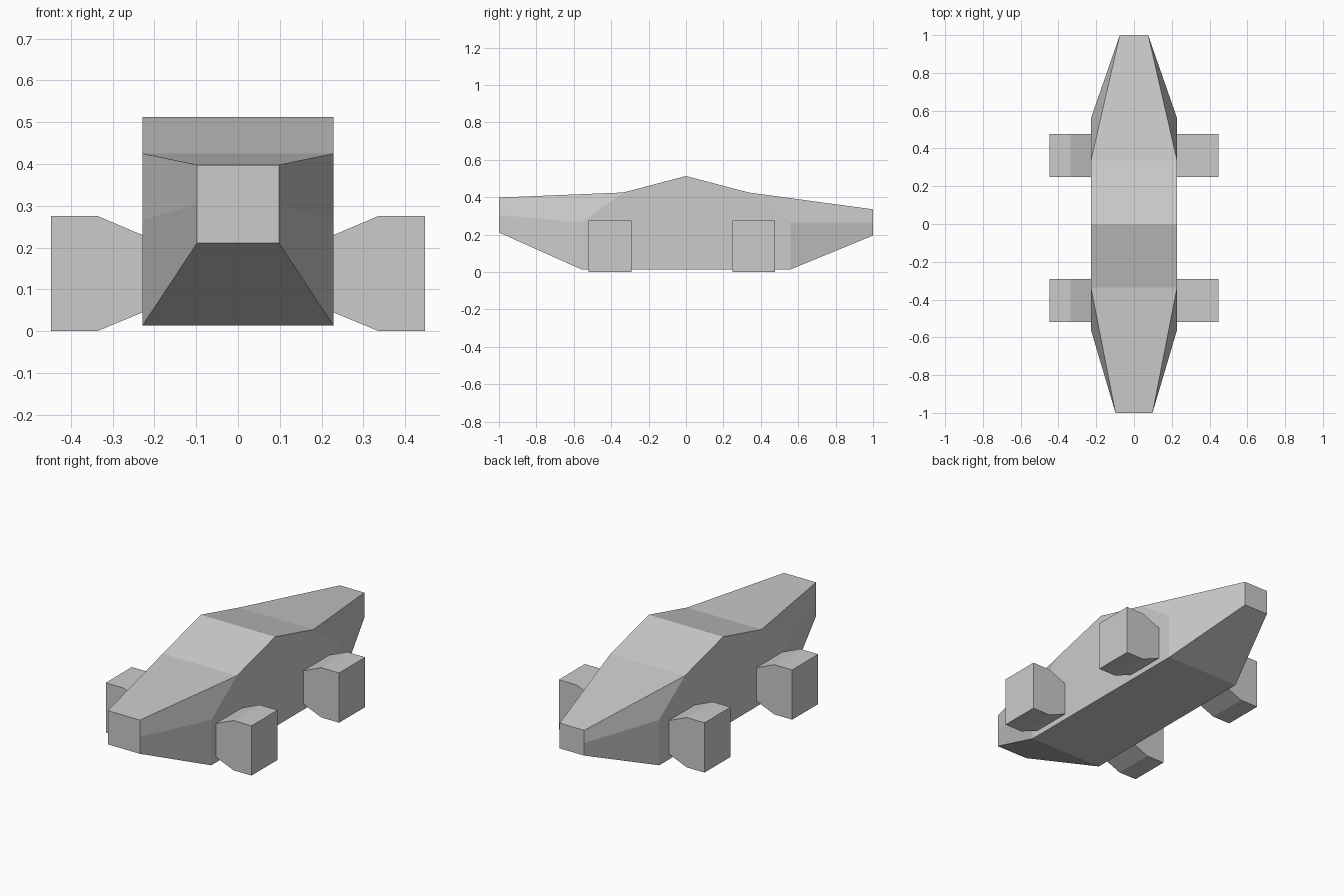
import bpy, bmesh

if "Cube" in bpy.data.objects:
    bpy.data.objects.remove(bpy.data.objects["Cube"])


def finish(bm, name):
    bmesh.ops.recalc_face_normals(bm, faces=bm.faces)
    mesh = bpy.data.meshes.new(name)
    bm.to_mesh(mesh)
    bm.free()
    obj = bpy.data.objects.new(name, mesh)
    bpy.context.collection.objects.link(obj)
    return obj


def shell(name, outline, inner, side_faces):
    """Mirror the side skin across x and span the outline between both sides."""
    bm = bmesh.new()
    points = outline + inner
    sides = [[bm.verts.new((s * x, y, z)) for x, y, z in points] for s in (-1, 1)]
    for side in sides:
        for face in side_faces:
            bm.faces.new([side[i] for i in face])
    left, right = sides
    n = len(outline)
    for i in range(n):
        j = (i + 1) % n
        bm.faces.new((left[i], left[j], right[j], right[i]))
    return finish(bm, name)


# Body: side outline, tapered in plan towards nose and tail
W, N, T = 0.228, 0.098, 0.075
outline = [
    (W, -0.56, 0.014), (W, 0.56, 0.014),                          # belly
    (T, 1, 0.195), (T, 1, 0.265), (T, 1, 0.335),                  # tail
    (W, 0.335, 0.425), (W, 0, 0.513), (W, -0.335, 0.425),         # roof
    (N, -1, 0.398), (N, -1, 0.305), (N, -1, 0.211),               # nose
]
inner = [(W, -0.56, 0.265), (W, 0.56, 0.265)]                     # side creases
shell("car_body", outline, inner, [
    (0, 1, 12, 5, 6, 7, 11),
    (1, 2, 3, 12), (12, 3, 4, 5),
    (0, 11, 9, 10), (11, 7, 8, 9),
])


# Wheels: block profile in x-z, narrowing towards the body
def wheel(name, side, y0, y1):
    profile = [(0.226, 0.046), (0.337, 0), (0.447, 0),
               (0.447, 0.276), (0.337, 0.276), (0.226, 0.229)]
    bm = bmesh.new()
    face = bm.faces.new([bm.verts.new((side * x, y0, z)) for x, z in profile])
    ext = bmesh.ops.extrude_face_region(bm, geom=[face], use_keep_orig=True)
    verts = [v for v in ext["geom"] if isinstance(v, bmesh.types.BMVert)]
    bmesh.ops.translate(bm, verts=verts, vec=(0, y1 - y0, 0))
    finish(bm, name)


for side, side_name in ((-1, "left"), (1, "right")):
    wheel(f"front_{side_name}_wheel", side, -0.52, -0.292)
    wheel(f"rear_{side_name}_wheel", side, 0.248, 0.476)
